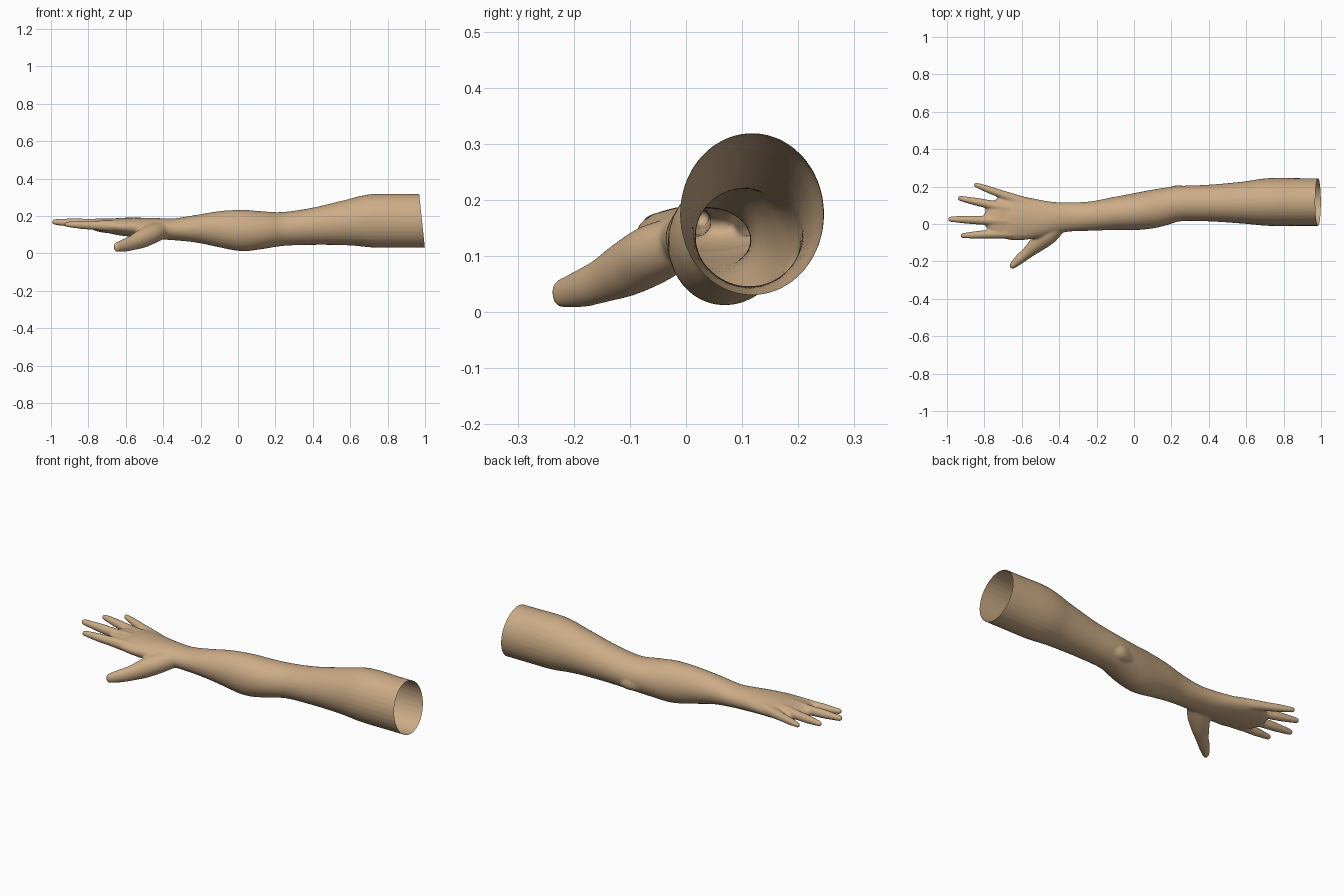
import bpy, bmesh, math
from mathutils import Vector

cube = bpy.data.objects.get("Cube")
if cube:
    bpy.data.objects.remove(cube, do_unlink=True)

skin = bpy.data.materials.new("tan skin")
skin.use_nodes = True
COLOR = (0.60, 0.41, 0.24, 1)
skin.diffuse_color = COLOR
skin.node_tree.nodes["Principled BSDF"].inputs["Base Color"].default_value = COLOR

SIDES = 32
STEPS = 6


def spline(rows):
    """Catmull-Rom refinement of the section rows."""
    out = []
    for i in range(len(rows) - 1):
        p0, p1 = rows[max(i - 1, 0)], rows[i]
        p2, p3 = rows[i + 1], rows[min(i + 2, len(rows) - 1)]
        for s in range(STEPS):
            t = s / STEPS
            out.append([0.5 * (2 * b + (c - a) * t + (2 * a - 5 * b + 4 * c - d) * t * t
                               + (3 * b - a - 3 * c + d) * t ** 3)
                        for a, b, c, d in zip(p0, p1, p2, p3)])
    return out + [list(rows[-1])]


def limb(bm, rows, rounded=True):
    """Closed loft through rows of (x, y, z, half width, half height)."""
    rows = spline(rows)
    pts = [Vector(r[:3]) for r in rows]
    rings = []
    for i, r in enumerate(rows):
        tan = (pts[min(i + 1, len(pts) - 1)] - pts[max(i - 1, 0)]).normalized()
        rings.append((pts[i], tan, r[3], r[4]))
    if rounded:
        p, tan, w, h = rings[-1]
        for k in range(1, 6):
            a = k * math.pi / 11
            rings.append((p + tan * w * math.sin(a), tan, w * math.cos(a), h * math.cos(a)))
    loops = []
    for p, tan, w, h in rings:
        side = tan.cross(Vector((0, 0, 1))).normalized()
        up = side.cross(tan)
        loops.append([bm.verts.new(p + side * w * math.cos(a) + up * h * math.sin(a))
                      for a in (2 * math.pi * k / SIDES for k in range(SIDES))])
    for a, b in zip(loops, loops[1:]):
        for k in range(SIDES):
            j = (k + 1) % SIDES
            bm.faces.new((a[k], a[j], b[j], b[k]))
    bm.faces.new(loops[0][::-1])
    bm.faces.new(loops[-1])


def section(x, y0, y1, z0, z1):
    return (x, (y0 + y1) / 2, (z0 + z1) / 2, (y1 - y0) / 2, (z1 - z0) / 2)


bm = bmesh.new()

# Upper arm, elbow, forearm, wrist and palm
limb(bm, [section(*s) for s in (
    (1.10, -.01, .245, .03, .317),
    (.90, -.01, .245, .03, .317),
    (.72, -.01, .245, .031, .317),
    (.58, .002, .226, .042, .285),
    (.40, .014, .210, .045, .243),
    (.24, .014, .203, .040, .221),
    (.12, -.018, .186, .022, .226),
    (.02, -.032, .167, .012, .233),
    (-.10, -.032, .145, .033, .226),
    (-.22, -.036, .122, .057, .206),
    (-.34, -.040, .115, .070, .187),
    (-.44, -.057, .120, .076, .189),
    (-.54, -.080, .137, .086, .191),
    (-.63, -.088, .152, .096, .190),
    (-.69, -.080, .145, .108, .184))])

# Elbow point
limb(bm, [(.30, .16, .11, .025, .03), (.24, .17, .105, .038, .042),
          (.18, .165, .10, .028, .035)])

# Fingers: knuckle and tip centres with root and tip radius
FINGERS = (
    ((-.58, -.045, .143), (-.915, -.062, .155), .033, .014),
    ((-.58, .012, .150), (-.98, .026, .168), .034, .015),
    ((-.58, .065, .150), (-.93, .137, .166), .033, .014),
    ((-.56, .105, .145), (-.845, .209, .163), .030, .013))
for root, tip, r0, r1 in FINGERS:
    a, b = Vector(root), Vector(tip)
    rows = []
    for t, k in ((0, 1), (.33, .75), (.55, .5), (.75, .38), (1, 0)):
        r = r1 + (r0 - r1) * k
        rows.append((*a.lerp(b, t), r, r * 1.05))
    limb(bm, rows)

# Thumb
limb(bm, [(-.40, -.01, .125, .04, .045), (-.46, -.055, .105, .055, .053),
          (-.515, -.105, .078, .045, .050), (-.565, -.15, .056, .032, .040),
          (-.61, -.187, .042, .027, .034), (-.648, -.222, .033, .018, .026)])

mesh = bpy.data.meshes.new("arm")
bmesh.ops.recalc_face_normals(bm, faces=bm.faces)
bm.to_mesh(mesh)
bm.free()
arm = bpy.data.objects.new("arm", mesh)
bpy.context.collection.objects.link(arm)

# Fuse the parts into one soft skin
fuse = arm.modifiers.new("fuse", 'REMESH')
fuse.mode = 'VOXEL'
fuse.voxel_size = 0.006
soften = arm.modifiers.new("soften", 'SMOOTH')
soften.factor = 0.5
soften.iterations = 8
graph = bpy.context.evaluated_depsgraph_get()
fused = bpy.data.meshes.new_from_object(arm.evaluated_get(graph))
arm.modifiers.clear()
arm.data = fused

# Slanted open end at the shoulder
bm = bmesh.new()
bm.from_mesh(fused)
bmesh.ops.bisect_plane(bm, geom=bm.verts[:] + bm.edges[:] + bm.faces[:],
                       plane_co=(.984, 0, .172), plane_no=(1, 0, .105), clear_outer=True)
for f in bm.faces:
    f.smooth = True
    f.material_index = 0
bm.to_mesh(fused)
bm.free()
fused.materials.clear()
fused.materials.append(skin)
